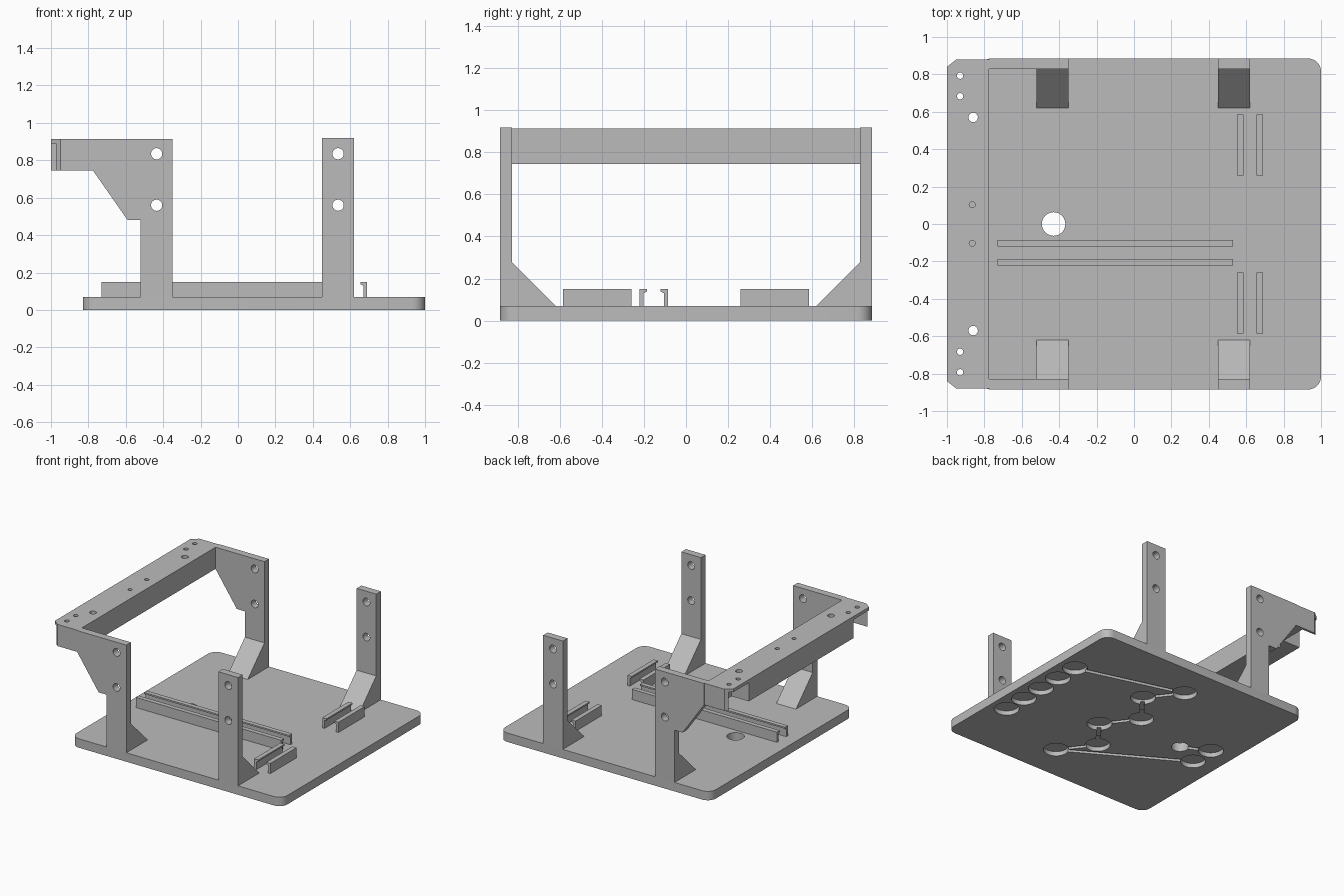
import bpy
import bmesh
from math import sin, cos, pi, atan2, hypot
from mathutils import Vector, Matrix

if "Cube" in bpy.data.objects:
    bpy.data.objects.remove(bpy.data.objects["Cube"])

grey = bpy.data.materials.new("plain grey")
grey.use_nodes = True
COLOUR = (0.5, 0.5, 0.5, 1)
grey.diffuse_color = COLOUR
grey.node_tree.nodes["Principled BSDF"].inputs["Base Color"].default_value = COLOUR


def prism(name, profile, axis, low, high):
    """Extrude a 2D profile along an axis; the profile uses the other two axes in order."""
    def point(p, d):
        co = list(p)
        co.insert("xyz".index(axis), d)
        return Vector(co)
    bm = bmesh.new()
    face = bm.faces.new([bm.verts.new(point(p, low)) for p in profile])
    new = bmesh.ops.extrude_face_region(bm, geom=[face])["geom"]
    move = point((0, 0), high - low)
    bmesh.ops.translate(bm, vec=move, verts=[g for g in new if isinstance(g, bmesh.types.BMVert)])
    bmesh.ops.recalc_face_normals(bm, faces=bm.faces)
    mesh = bpy.data.meshes.new(name)
    bm.to_mesh(mesh)
    bm.free()
    mesh.materials.append(grey)
    obj = bpy.data.objects.new(name, mesh)
    bpy.context.collection.objects.link(obj)
    return obj


def box(name, x0, x1, y0, y1, z0, z1):
    return prism(name, [(x0, y0), (x1, y0), (x1, y1), (x0, y1)], "z", z0, z1)


def circle(cx, cy, r, n=32):
    return [(cx + r * cos(2 * pi * i / n), cy + r * sin(2 * pi * i / n)) for i in range(n)]


def select_only(obj):
    bpy.ops.object.select_all(action="DESELECT")
    obj.select_set(True)
    bpy.context.view_layer.objects.active = obj


def cut(target, cutter):
    """Subtract the cutter, then remove it."""
    select_only(target)
    mod = target.modifiers.new("cut", "BOOLEAN")
    mod.operation, mod.solver, mod.object = "DIFFERENCE", "EXACT", cutter
    bpy.ops.object.modifier_apply(modifier=mod.name)
    bpy.data.objects.remove(cutter)


def drill(target, axis, centre, r, low, high):
    cut(target, prism("drill", circle(*centre, r), axis, low, high))


parts = []
TOP = 0.07      # upper face of the base
SIDE = 0.885    # half depth of the base

# Base plate with rounded corners
r = 0.07
outline = []
corners = [(1 - r, SIDE - r), (r - 0.83, SIDE - r), (r - 0.83, r - SIDE), (1 - r, r - SIDE)]
for k, (cx, cy) in enumerate(corners):
    for i in range(9):
        a = (k + i / 8) * pi / 2
        outline.append((cx + r * cos(a), cy + r * sin(a)))
base = prism("base_plate", outline, "z", 0, TOP)
parts.append(base)

# Cable hole, round recesses and joining grooves on the underside
hole = (-0.43, 0)
row = [(0.87, 0.38 - 0.19 * i) for i in range(5)]
zigzag = [(0.225 if i % 2 else 0.04, 0.61 - 0.242 * i) for i in range(6)]
pair = [(-0.635, -0.1), (-0.635, 0.1)]
drill(base, "z", hole, 0.063, -0.1, 0.2)
for spot in row + zigzag + pair:
    drill(base, "z", spot, 0.09, -0.1, 0.035)
chain = [row[0]] + zigzag + [pair[0]]
for a, b in list(zip(chain, chain[1:])) + [(hole, pair[1])]:
    dx, dy = b[0] - a[0], b[1] - a[1]
    half = hypot(dx, dy) / 2
    groove = box("groove", -half, half, -0.015, 0.015, -0.1, 0.022)
    turn = Matrix.Rotation(atan2(dy, dx), 4, "Z")
    groove.data.transform(Matrix.Translation(((a[0] + b[0]) / 2, (a[1] + b[1]) / 2, 0)) @ turn)
    cut(base, groove)

# Upright supports, each with two bolt holes and a sloped foot
arm_post = [(-0.52, TOP), (-0.35, TOP), (-0.35, 0.915), (-0.775, 0.915),
            (-0.775, 0.745), (-0.59, 0.48), (-0.52, 0.48)]
plain_post = [(0.45, TOP), (0.62, TOP), (0.62, 0.92), (0.45, 0.92)]
for side, s in (("front", -1), ("back", 1)):
    for kind, profile, x in (("arm_post", arm_post, -0.435), ("plain_post", plain_post, 0.535)):
        post = prism(f"{side}_{kind}", profile, "y", *sorted((s * 0.828, s * SIDE)))
        for z in (0.56, 0.835):
            drill(post, "y", (x, z), 0.03, -1, 1)
        foot = [(s * 0.828, TOP), (s * 0.62, TOP), (s * 0.828, 0.278)]
        parts += [post, prism(f"{side}_{kind}_foot", foot, "x", x - 0.085, x + 0.085)]

# Cross beam with chamfered ends, end pockets underneath and screw holes
Y = 0.88
beam = prism("cross_beam", [(-0.775, -Y), (-0.775, Y), (-0.95, Y), (-1, 0.84),
                            (-1, -0.84), (-0.95, -Y)], "z", 0.745, 0.915)
for s in (-1, 1):
    y0, y1 = sorted((s * 0.65, s * 0.862))
    cut(beam, box("pocket", -1.1, -0.85, y0, y1, 0.6, 0.89))
    drill(beam, "z", (-0.86, s * 0.57), 0.025, 0.6, 1)
    drill(beam, "z", (-0.865, s * 0.103), 0.016, 0.82, 1)
    for y in (0.683, 0.793):
        drill(beam, "z", (-0.93, s * y), 0.017, 0.6, 1)
parts.append(beam)


# Board rails: hooked strips whose lips face each other in pairs
def rail(name, axis, outer, lip, low, high):
    """Stem starts at the outer line and the lip points in the lip direction."""
    stem, tip = outer + lip * 0.02, outer + lip * 0.036
    hook = [(outer, TOP), (stem, TOP), (stem, 0.13), (tip, 0.138), (tip, 0.15), (outer, 0.15)]
    parts.append(prism(name, hook, axis, low, high))


rail("long_rail_back", "x", -0.085, -1, -0.73, 0.53)
rail("long_rail_front", "x", -0.222, 1, -0.73, 0.53)
for side, low, high in (("front", -0.585, -0.26), ("back", 0.26, 0.585)):
    rail(f"{side}_short_rail_inner", "y", 0.55, 1, low, high)
    rail(f"{side}_short_rail_outer", "y", 0.69, -1, low, high)

# Smooth the round edges only
for part in parts:
    select_only(part)
    bpy.ops.object.shade_smooth_by_angle()
